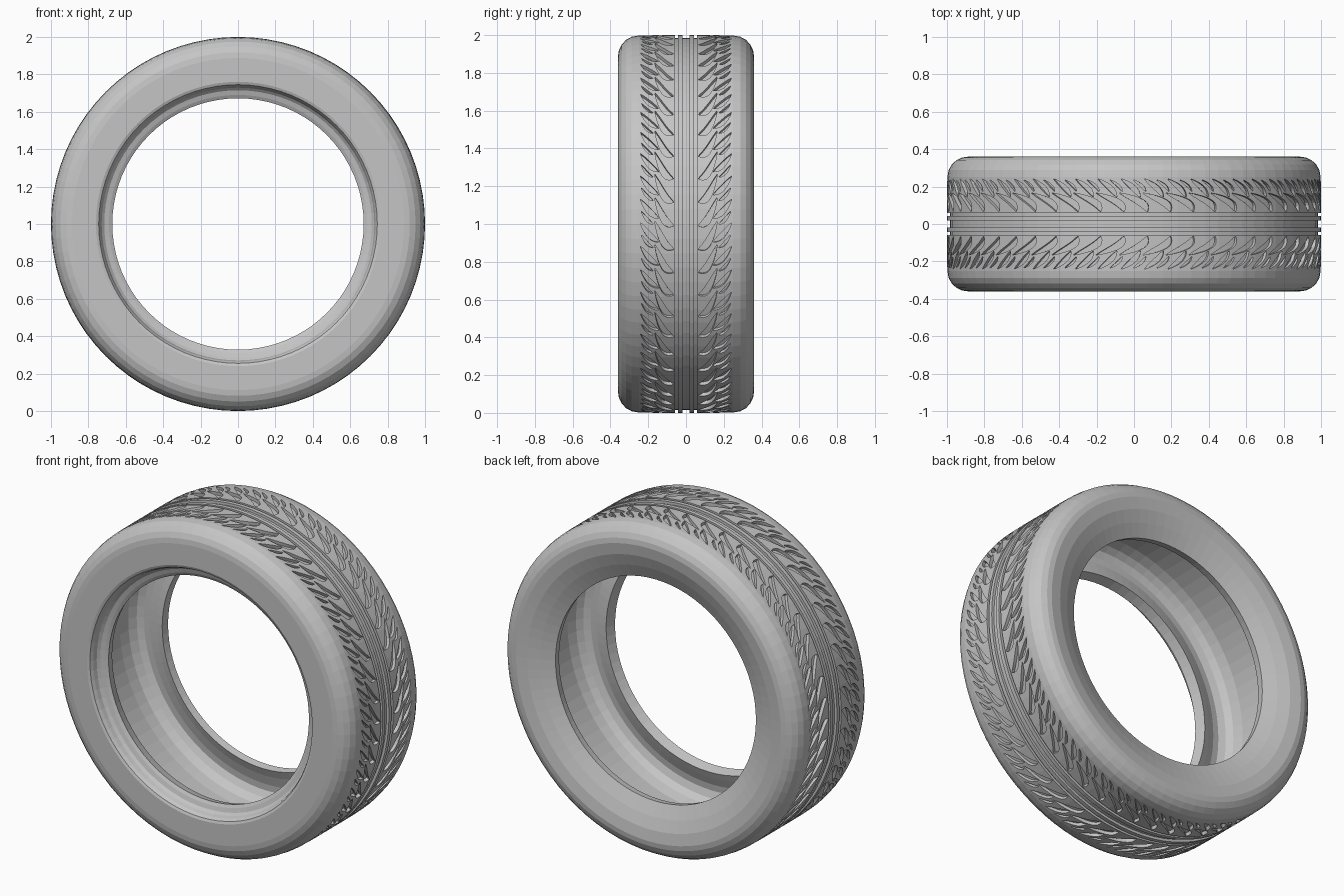
import bpy, bmesh
from math import sin, cos, pi, radians

SEGMENTS = 80
LEAVES = 50

cube = bpy.data.objects.get("Cube")
if cube:
    bpy.data.objects.remove(cube, do_unlink=True)

rubber = bpy.data.materials.new("grey rubber")
rubber.use_nodes = True
colour = (0.56, 0.56, 0.56, 1)
rubber.diffuse_color = colour
rubber.node_tree.nodes["Principled BSDF"].inputs["Base Color"].default_value = colour


def add_object(name, bm):
    bmesh.ops.recalc_face_normals(bm, faces=bm.faces)
    mesh = bpy.data.meshes.new(name)
    bm.to_mesh(mesh)
    bm.free()
    mesh.materials.append(rubber)
    obj = bpy.data.objects.new(name, mesh)
    bpy.context.collection.objects.link(obj)
    return obj


def polar(y, r, a):
    return (r * cos(a), y, 1 + r * sin(a))


def lathe(bm, profile):
    rings = [[bm.verts.new(polar(y, r, 2 * pi * i / SEGMENTS)) for y, r in profile]
             for i in range(SEGMENTS)]
    n = len(profile)
    for i in range(SEGMENTS):
        a, b = rings[i], rings[(i + 1) % SEGMENTS]
        for j in range(n):
            k = (j + 1) % n
            bm.faces.new((a[j], a[k], b[k], b[j]))


# Tyre section: tread grooves, shoulders, sidewalls, beads and hollow inside
half_tread = [(0.018, 0.984), (0.018, 1), (0.042, 1), (0.042, 0.984),
              (0.058, 0.984), (0.058, 1), (0.16, 1), (0.25, 0.998)]
shoulder = [(0.25 + 0.11 * sin(radians(t)), 0.888 + 0.11 * cos(radians(t)))
            for t in (20, 38, 56, 74, 90)]
side = half_tread + shoulder
front_bead = [(-0.36, 0.76), (-0.354, 0.745), (-0.335, 0.735), (-0.312, 0.729),
              (-0.298, 0.715), (-0.29, 0.69), (-0.28, 0.672), (-0.22, 0.69)]
back_bead = [(0.245, 0.68), (0.29, 0.672), (0.325, 0.75), (0.35, 0.82)]
cavity = [(-0.235, 0.73), (-0.255, 0.78), (-0.26, 0.82), (-0.245, 0.86),
          (-0.21, 0.885), (-0.15, 0.9), (0.15, 0.9), (0.22, 0.89), (0.265, 0.865),
          (0.285, 0.83), (0.282, 0.79), (0.265, 0.73)]
profile = ([(-y, r) for y, r in side] + front_bead + cavity
           + back_bead + side[::-1])
bm = bmesh.new()
lathe(bm, profile)
tyre = add_object("tyre", bm)


def leaf(bm, start, end, bend, width, turn, mirror):
    """Curved tapering cutter between two (y, angle) points on the tread."""
    steps = 8
    upper, lower = [], []
    for i in range(steps + 1):
        t = i / steps
        y = start[0] + (end[0] - start[0]) * t
        a = start[1] + (end[1] - start[1]) * t + bend * sin(pi * t)
        w = width * sin(pi * t) ** 0.8 / 2 + 0.001
        upper.append((y - w * 0.6, a + w))
        lower.append((y + w * 0.6, a - w))
    outline = upper + lower[::-1]
    layers = [[bm.verts.new(polar(mirror * y, r, a + turn)) for y, a in outline]
              for r in (0.98, 1.03)]
    n = len(outline)
    for i in range(n):
        j = (i + 1) % n
        bm.faces.new((layers[0][i], layers[0][j], layers[1][j], layers[1][i]))
    for layer in layers:
        for i in range(steps):
            bm.faces.new((layer[i], layer[i + 1], layer[n - 2 - i], layer[n - 1 - i]))


# Feathered tread: one long curved groove and two spikes per pitch
bm = bmesh.new()
for side_sign in (-1, 1):
    for i in range(LEAVES):
        turn = 2 * pi * i / LEAVES
        leaf(bm, (0.066, -0.01), (0.165, 0.14), -0.04, 0.034, turn, side_sign)
        leaf(bm, (0.145, 0.03), (0.24, 0.13), -0.014, 0.024, turn, side_sign)
        leaf(bm, (0.175, 0.0), (0.235, 0.065), -0.01, 0.012, turn, side_sign)
cutters = add_object("tread_cutters", bm)
cutters.hide_render = True
cutters.hide_viewport = True

cut = tyre.modifiers.new("tread pattern", "BOOLEAN")
cut.object = cutters
cut.operation = "DIFFERENCE"
cut.solver = "EXACT"
cut.use_self = True
